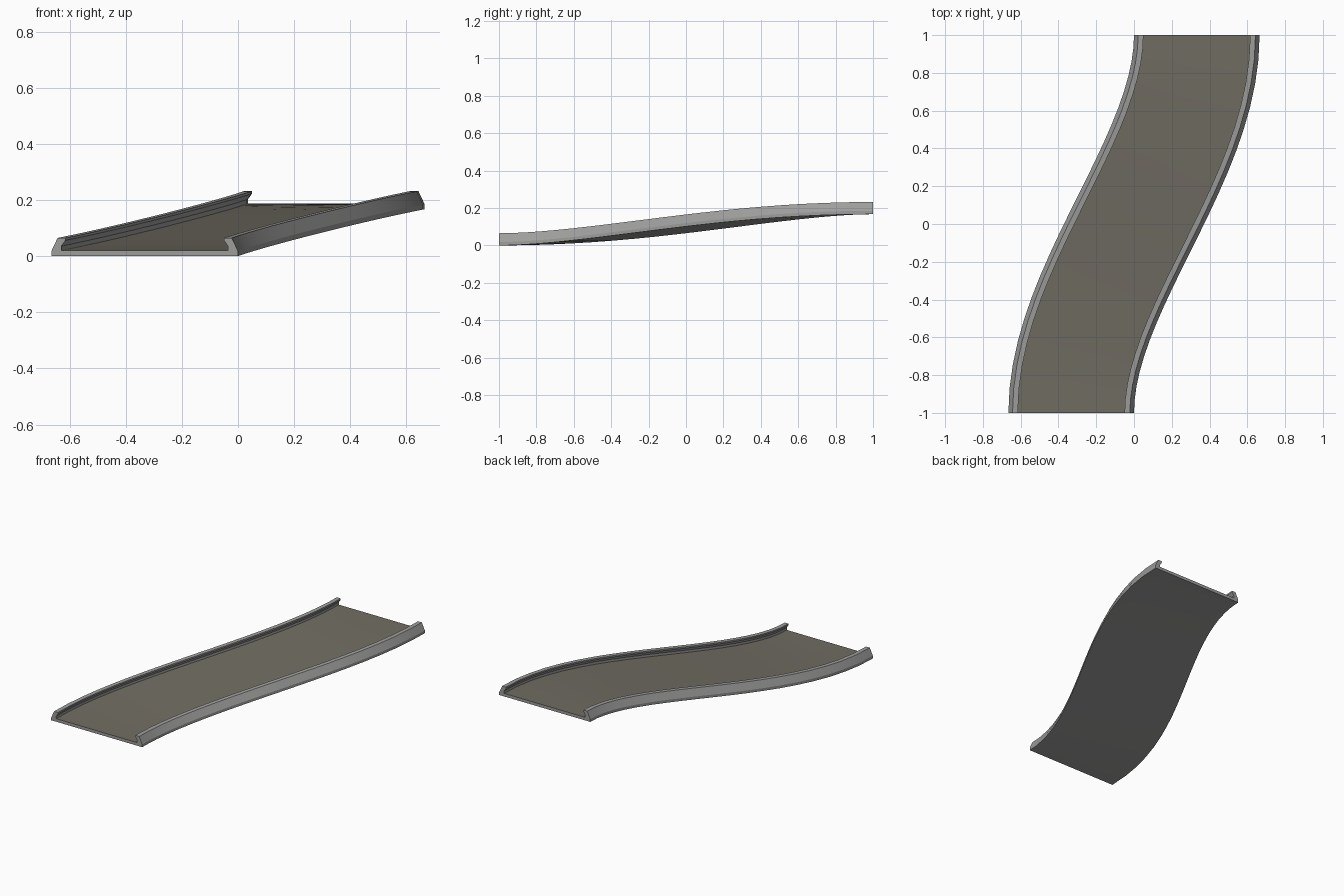
import bpy, bmesh, math
from mathutils import Vector

if "Cube" in bpy.data.objects:
    bpy.data.objects.remove(bpy.data.objects["Cube"])

HALF, SHIFT, RISE, SEGS = 0.3325, 0.3325, 0.167, 20
BASE = 0.02  # deck thickness


def material(name, rgb):
    m = bpy.data.materials.new(name)
    m.diffuse_color = (*rgb, 1)
    m.use_nodes = True
    m.node_tree.nodes["Principled BSDF"].inputs["Base Color"].default_value = m.diffuse_color
    return m


rail_grey = material("light_grey", (0.34, 0.34, 0.335))
deck_brown = material("warm_grey_deck", (0.165, 0.153, 0.125))


def path_point(t, off, z):
    """Point at lateral offset and height along the rising S-shaped path."""
    s = t * t * (3 - 2 * t)
    slope = SHIFT * 6 * t * (1 - t)
    a = math.atan(slope)
    return Vector((-SHIFT + 2 * SHIFT * s + off * math.cos(a),
                   -1 + 2 * t - off * math.sin(a) - 0.0, z + RISE * s))


def sweep(name, profile, mats):
    """Sweep a closed cross-section (offset, height) along the path."""
    bm = bmesh.new()
    rings = [[bm.verts.new(path_point(i / SEGS, o, z)) for o, z in profile]
             for i in range(SEGS + 1)]
    n = len(profile)
    for r0, r1 in zip(rings, rings[1:]):
        for j in range(n):
            k = (j + 1) % n
            bm.faces.new((r0[j], r0[k], r1[k], r1[j]))
    bm.faces.new(rings[0])
    bm.faces.new(rings[-1])
    bmesh.ops.recalc_face_normals(bm, faces=bm.faces)
    if len(mats) > 1:  # driving surface gets the second colour
        for f in bm.faces:
            f.material_index = 1 if f.normal.z > 0.5 else 0
    me = bpy.data.meshes.new(name)
    bm.to_mesh(me)
    bm.free()
    for m in mats:
        me.materials.append(m)
    ob = bpy.data.objects.new(name, me)
    bpy.context.collection.objects.link(ob)
    bpy.context.view_layer.objects.active = ob
    bpy.ops.object.select_all(action='DESELECT')
    ob.select_set(True)
    bpy.ops.object.shade_smooth_by_angle(angle=math.radians(20))
    return ob


# Flat deck between the rails
NECK = HALF - 0.036
sweep("track_deck", [(-NECK, 0), (NECK, 0), (NECK, BASE), (-NECK, BASE)],
      [rail_grey, deck_brown])

# Side rails: slanted outside, flat top, overhanging inner lip
rail = [(HALF - 0.036, 0), (HALF, 0), (HALF, 0.018), (HALF - 0.022, 0.065),
        (HALF - 0.05, 0.065), (HALF - 0.05, 0.056), (HALF - 0.036, 0.036)]
for side, label in ((-1, "left_rail"), (1, "right_rail")):
    sweep(label, [(side * o, z) for o, z in rail], [rail_grey])
